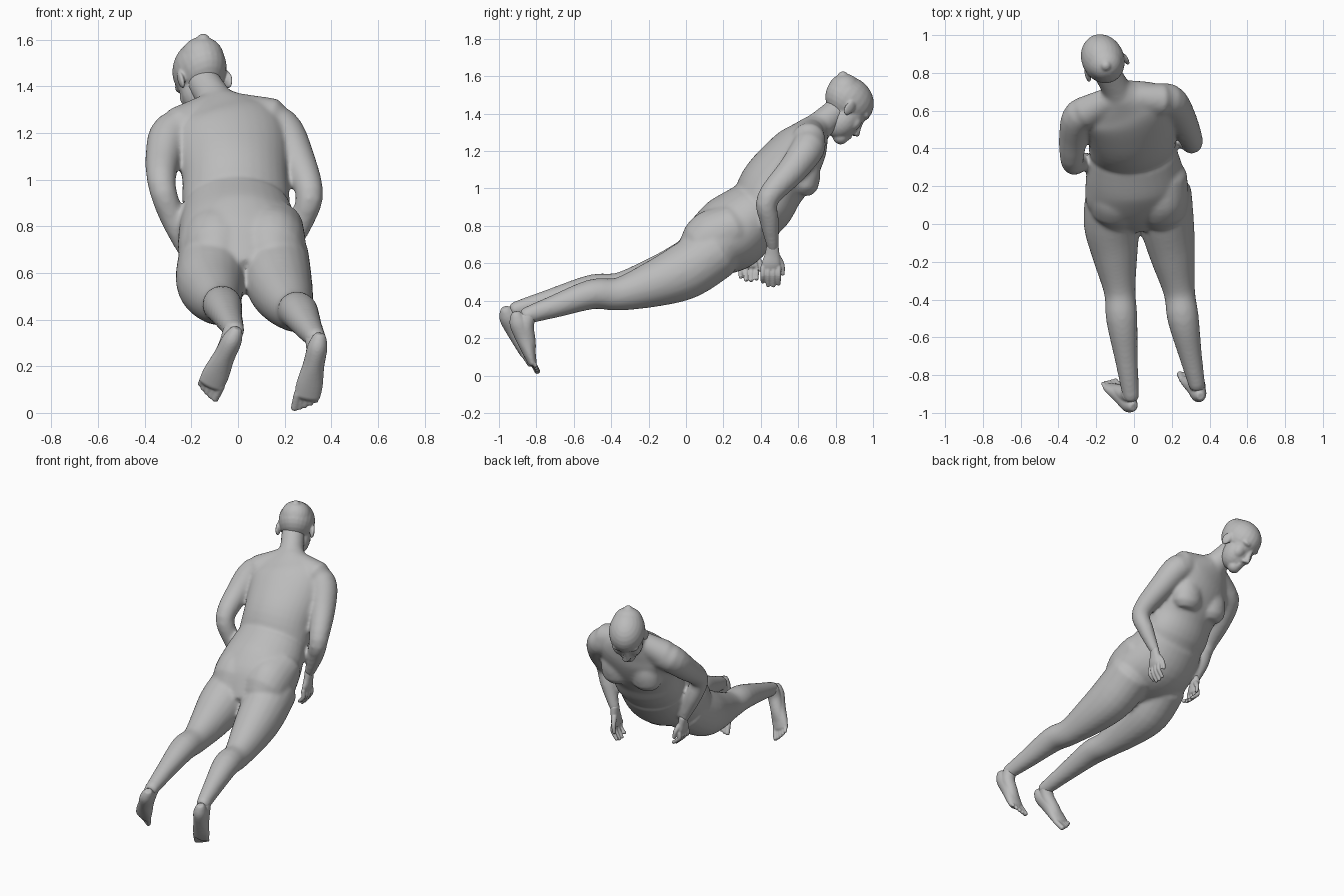
import bpy, bmesh, math
from mathutils import Vector, Matrix

skin = bpy.data.materials.new("plain grey")
skin.diffuse_color = (0.5, 0.5, 0.5, 1)


def loft(bm, pts, side=(1, 0, 0), n=20, sub=4):
    """Smooth closed tube through (x, y, z, half width, half depth) sections."""
    P = [Vector(p if len(p) == 5 else (*p, p[3])) for p in pts]
    rows = []
    for i in range(len(P) - 1):
        a, b, c, d = P[max(i - 1, 0)], P[i], P[i + 1], P[min(i + 2, len(P) - 1)]
        for k in range(sub):
            t = k / sub
            rows.append(0.5 * (2 * b + (c - a) * t + (2 * a - 5 * b + 4 * c - d) * t * t
                               + (3 * b - a - 3 * c + d) * t ** 3))
    rows.append(P[-1])
    cen = [Vector(r[:3]) for r in rows]
    last = len(rows) - 1
    rings = []
    for i, r in enumerate(rows):
        t = (cen[min(i + 1, last)] - cen[max(i - 1, 0)]).normalized()
        u = Vector(side)
        u = (u - t * u.dot(t)).normalized()
        v = t.cross(u)
        spec = [(cen[i], 1.0)]
        if i == 0:                                   # rounded start
            spec.insert(0, (cen[i] - t * r[4] * 0.5, 0.65))
        if i == last:                                # rounded end
            spec.append((cen[i] + t * r[4] * 0.5, 0.65))
        for c, s in spec:
            rings.append([bm.verts.new(c + u * r[3] * s * math.cos(2 * math.pi * j / n)
                                       + v * r[4] * s * math.sin(2 * math.pi * j / n))
                          for j in range(n)])
    faces = [bm.faces.new(rings[0]), bm.faces.new(rings[-1])]
    for A, B in zip(rings, rings[1:]):
        for j in range(n):
            k = (j + 1) % n
            faces.append(bm.faces.new((A[j], A[k], B[k], B[j])))
    bmesh.ops.recalc_face_normals(bm, faces=faces)


def ball(bm, c, r, rot=None):
    m = Matrix.LocRotScale(Vector(c), rot, Vector(r))
    bmesh.ops.create_uvsphere(bm, u_segments=24, v_segments=14, radius=1, matrix=m)


def finish(bm, name, voxel, smooth):
    """Fuse the overlapping volumes into one skin."""
    me = bpy.data.meshes.new(name)
    bm.to_mesh(me)
    bm.free()
    me.materials.append(skin)
    ob = bpy.data.objects.new(name, me)
    bpy.context.collection.objects.link(ob)
    rm = ob.modifiers.new("fuse", 'REMESH')
    rm.mode = 'VOXEL'
    rm.voxel_size = voxel
    rm.use_smooth_shade = True
    sm = ob.modifiers.new("soften", 'SMOOTH')
    sm.factor = 0.5
    sm.iterations = smooth
    return ob


# ---- body: torso, neck, limbs ----
bm = bmesh.new()
loft(bm, [(.035, .04, .63, .17, .11), (.02, .13, .69, .268, .175), (.005, .25, .768, .262, .207),
          (-.005, .372, .875, .232, .178)], side=(.985, .1, 0), n=32)                      # pelvis
loft(bm, [(.0, .33, .80, .19, .12), (-.008, .4, .89, .23, .163), (-.012, .455, 1.005, .228, .174),
          (-.023, .54, 1.115, .242, .167), (-.04, .612, 1.215, .245, .143), (-.06, .655, 1.275, .205, .108),
          (-.08, .695, 1.33, .1, .078)], side=(.985, .15, 0), n=32)                        # trunk
loft(bm, [(-.065, .645, 1.27, .1), (-.1, .725, 1.345, .076), (-.15, .815, 1.42, .073)])    # neck
for end in ((-.25, .59, 1.225, .09), (.15, .655, 1.26, .09)):                              # shoulder slopes
    loft(bm, [(-.09, .675, 1.32, .065), end], side=(0, 1, 0))
for x, y in ((-.125, .6), (.085, .62)):                                                    # breasts
    loft(bm, [(x + .01, y + .01, 1.16, .085, .08), (x, y + .015, 1.08, .1, .085),
              (x - .002, y + .002, 1.01, .1, .083)])
for x in (-.09, .14):                                                                      # buttocks
    loft(bm, [(x, .27, .80, .14, .13), (x, .15, .735, .15, .155), (x, .07, .685, .14, .135)])
# arms
loft(bm, [(-.17, .6, 1.23, .085), (-.283, .575, 1.2, .09), (-.32, .465, 1.1, .077),
          (-.326, .325, .975, .06), (-.28, .33, .83, .052), (-.22, .34, .68, .031)])
loft(bm, [(.07, .645, 1.26, .085), (.18, .655, 1.22, .09), (.247, .57, 1.1, .079),
          (.306, .437, .945, .06), (.277, .445, .83, .052), (.215, .465, .68, .031)])
# legs
loft(bm, [(-.105, .17, .67, .15, .15), (-.117, 0, .565, .15, .152), (-.1, -.17, .505, .12, .125),
          (-.075, -.36, .462, .084, .089), (-.065, -.5, .46, .084, .081), (-.04, -.72, .405, .061, .06),
          (-.015, -.92, .35, .044, .043)])
loft(bm, [(.155, .17, .67, .15, .15), (.175, 0, .56, .144, .152), (.205, -.17, .49, .12, .125),
          (.24, -.36, .435, .084, .089), (.26, -.5, .435, .084, .081), (.3, -.7, .37, .061, .062),
          (.335, -.86, .318, .044, .045)])
finish(bm, "body", 0.011, 12)

# ---- head, modelled upright then bowed and turned ----
bm = bmesh.new()
ball(bm, (0, 0, .02), (.113, .142, .12))             # skull
ball(bm, (0, -.055, .04), (.094, .09, .09))          # crown
ball(bm, (0, -.11, .09), (.03, .03, .03))            # crown point
ball(bm, (0, .04, -.08), (.092, .088, .115))         # jaw
ball(bm, (0, .085, -.165), (.044, .042, .04))        # chin
ball(bm, (0, .066, -.09), (.066, .066, .1))          # mouth area
ball(bm, (0, .05, -.03), (.092, .078, .075))         # eye sockets
for s in (-1, 1):
    ball(bm, (s * .042, .08, -.07), (.046, .04, .05))          # cheek
    ball(bm, (s * .042, .096, .0), (.045, .035, .022))         # brow
    ball(bm, (s * .014, .138, -.1), (.012, .015, .011))        # nostril
    ball(bm, (s * .109, -.01, -.045), (.013, .03, .044),
         Matrix.Rotation(s * .25, 3, 'Z').to_quaternion())     # ear
loft(bm, [(0, .12, -.005, .016), (0, .132, -.055, .016), (0, .15, -.096, .017)], n=12)   # nose bridge
ball(bm, (0, .122, -.133), (.03, .014, .009))        # upper lip
ball(bm, (0, .119, -.147), (.026, .014, .01))        # lower lip
head = finish(bm, "head", 0.006, 8)
head.matrix_world = (Matrix.Translation((-.16, .863, 1.457)) @ Matrix.Rotation(math.radians(24), 4, 'Z')
                     @ Matrix.Rotation(math.radians(-40), 4, 'X'))


# ---- hands: palm, four fingers and a thumb hanging from the wrist ----
def hand(name, wrist, s, length, curl):
    bm = bmesh.new()
    w = Vector(wrist)

    def at(a, b, c, *r):
        return (*(w + Vector((s * a, b, c * length))), *r)
    loft(bm, [at(.005, 0, .02, .032, .028), at(0, -.002, -.03, .04, .024), at(-.003, -.008, -.075, .05, .022),
              at(-.008, -.012, -.105, .046, .017)], side=(0, 1, 0))
    for i in range(4):
        y = -.052 + .028 * i
        tip = -.175 - (.0, .02, .022, .012)[i]
        loft(bm, [at(-.006, y, -.095, .0145), at(-.004, y * 1.02, -.14, .0135),
                  at(-curl, y, tip, .0115)], side=(0, 1, 0), n=10)
    loft(bm, [at(-.01, .025, -.04, .018), at(-.022, .05, -.085, .015),
              at(-.03, .054, -.135, .011)], side=(0, 1, 0), n=10)
    finish(bm, name, 0.005, 2)


hand("right_hand", (.213, .463, .675), 1, 1.0, .035)
hand("left_hand", (-.218, .345, .675), -1, .85, .05)


# ---- feet: heel to ball, instep, then five toes ----
def foot(name, heel, ball_pt, shin, side, big):
    bm = bmesh.new()
    h, b, u = Vector(heel), Vector(ball_pt), Vector(side).normalized()
    d = b - h
    up = Vector((0, .9, .35))                        # away from the sole

    def sec(t, w, k, lift=0.0):
        return (*(h + d * t + up * lift), w, k)
    loft(bm, [sec(0, .03, .032), sec(.18, .043, .05), sec(.5, .046, .05, .008),
              sec(.85, .057, .035, .008), sec(1.08, .056, .024, .008)], side=side)
    loft(bm, [(*shin, .044), sec(.3, .043, .042, .034), sec(.65, .042, .036, .024),
              sec(.95, .045, .024, .012)], side=side)                                     # instep
    for i in range(5):
        j = i if big > 0 else 4 - i                  # big toe on the inner side
        p = b + u * (-.043 + .0215 * i)
        r = (.017, .013, .0125, .012, .011)[j]
        reach = (.31, .3, .27, .23, .18)[j]
        a, e = p + d * .02 + up * .008, p + d * reach + up * .022
        loft(bm, [(*a, r), (*e, r * .95)], side=side, n=12)
    finish(bm, name, 0.0055, 4)


foot("right_foot", (.35, -.908, .325), (.3, -.835, .085), (.33, -.84, .325), (1, 0, 0), 1)
foot("left_foot", (-.008, -.965, .35), (-.108, -.878, .135), (-.02, -.9, .355), (.9, 0, -.4), -1)
